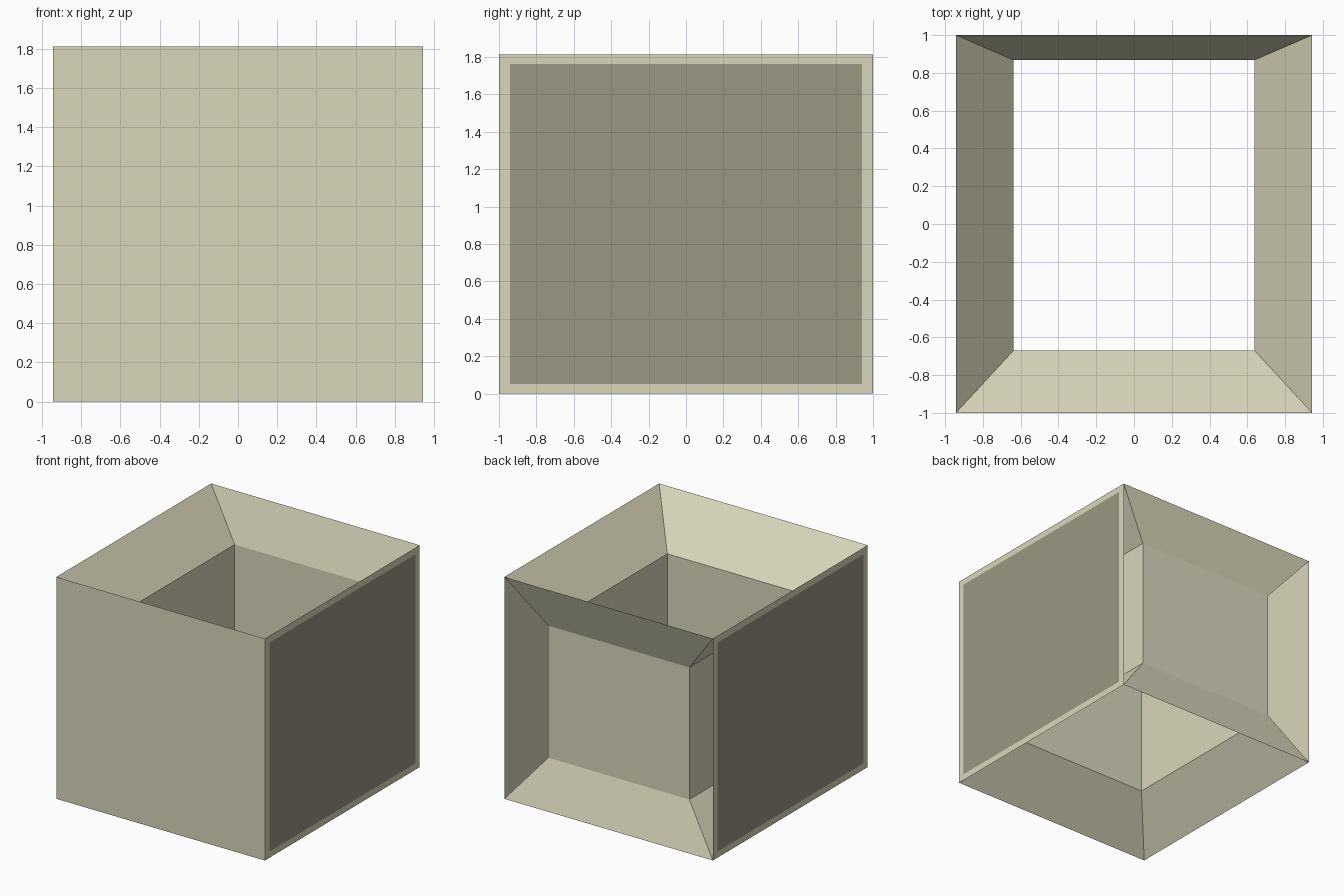
import bpy

if "Cube" in bpy.data.objects:
    bpy.data.objects.remove(bpy.data.objects["Cube"])

W, D, H = 0.943, 1.0, 1.813          # outer half width, half depth, height


def material(name, rgb):
    m = bpy.data.materials.new(name)
    m.diffuse_color = (*rgb, 1.0)
    m.use_nodes = True
    m.node_tree.nodes["Principled BSDF"].inputs["Base Color"].default_value = m.diffuse_color
    return m


cream = material("cream", (0.70, 0.68, 0.50))
taupe = material("taupe", (0.323, 0.309, 0.223))


def sheet(name, verts, faces, mat):
    mesh = bpy.data.meshes.new(name)
    mesh.from_pydata(verts, [], faces)
    mesh.materials.append(mat)
    mesh.update()
    obj = bpy.data.objects.new(name, mesh)
    bpy.context.collection.objects.link(obj)
    return obj


def ring(hx, y0, y1, z):
    return [(-hx, y0, z), (hx, y0, z), (hx, y1, z), (-hx, y1, z)]


# Open shaft: flared at the top and bottom, straight in the middle
rings = [ring(W, -D, D, 0), ring(0.638, -0.67, 0.868, 0.367),
         ring(0.638, -0.67, 0.868, H - 0.367), ring(W, -D, D, H)]
verts = [v for r in rings for v in r]
faces = [(4 * k + (i + 1) % 4, 4 * k + i, 4 * k + 4 + i, 4 * k + 4 + (i + 1) % 4)
         for k in range(3) for i in range(4)]
sheet("flared_shaft", verts, faces, cream)

# Plain front wall (the back stays open and shows the shaft)
sheet("front_wall", [(-W, -D, 0), (W, -D, 0), (W, -D, H), (-W, -D, H)],
      [(0, 1, 2, 3)], cream)


# Side walls, each with a thin darker plate inside a narrow border
def side_quad(name, x, border, mat):
    y, z0, z1 = D - border, border * 0.9, H - border * 0.9
    quad = [(x, -y, z0), (x, y, z0), (x, y, z1), (x, -y, z1)]
    sheet(name, quad, [(0, 1, 2, 3) if x > 0 else (3, 2, 1, 0)], mat)


for side, s in (("right", 1), ("left", -1)):
    side_quad(side + "_wall", s * W, 0, cream)
    side_quad(side + "_plate", s * (W + 0.002), 0.058, taupe)
